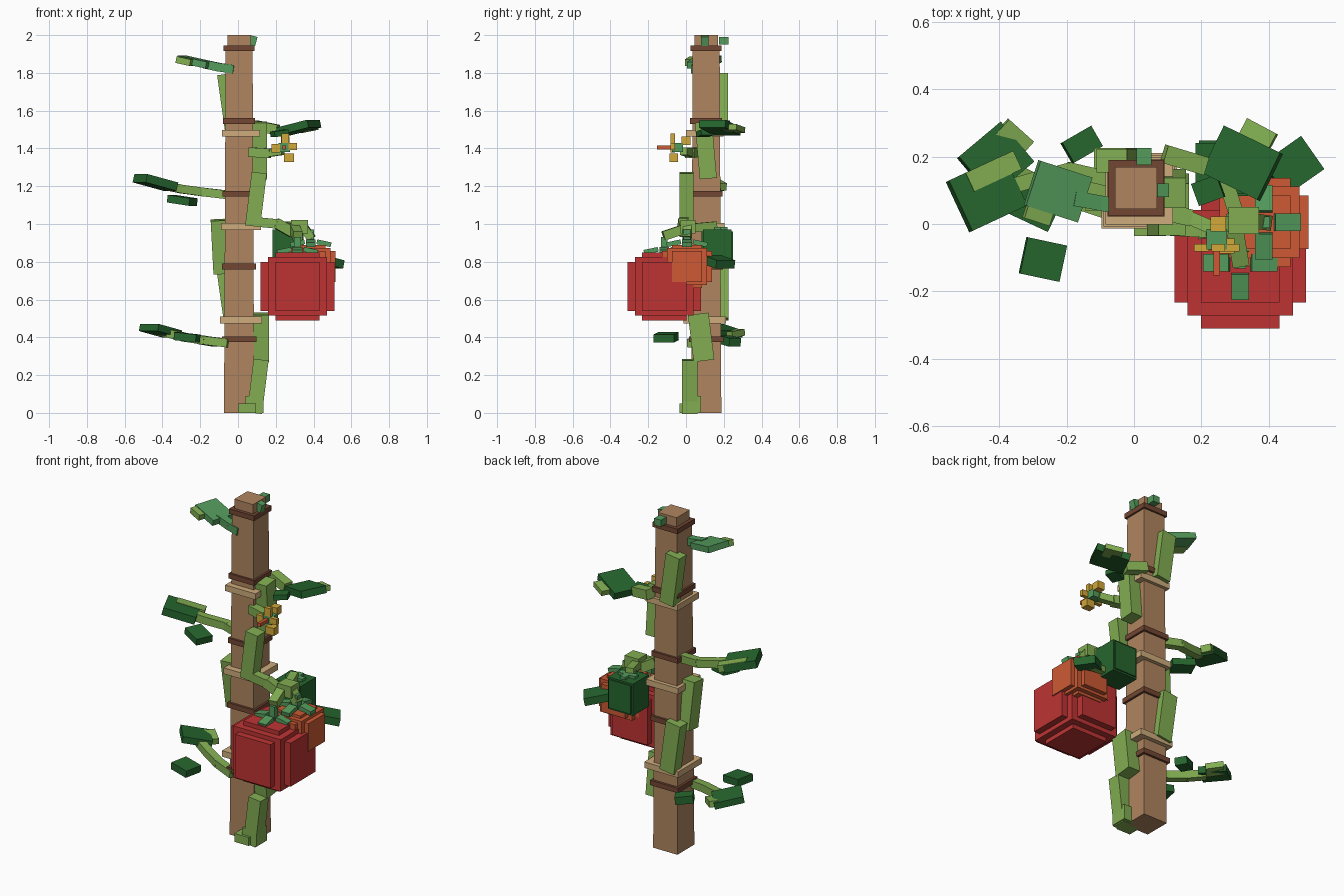
import bpy, bmesh, math
from mathutils import Matrix, Vector, Euler


def material(name, rgb):
    lin = [(c / 255 / 12.92) if c < 10 else ((c / 255 + 0.055) / 1.055) ** 2.4 for c in rgb]
    m = bpy.data.materials.new(name)
    m.diffuse_color = (*lin, 1)
    return m


WOOD = material("stake wood", (176, 133, 96))
BARK = material("dark brown", (114, 70, 50))
TWINE = material("tan twine", (205, 172, 124))
VINE = material("light green", (130, 174, 82))
MID = material("mid green", (84, 155, 92))
DARK = material("dark green", (38, 102, 46))
RED = material("red", (190, 52, 52))
ORANGE = material("orange", (205, 90, 52))
YELLOW = material("yellow", (210, 168, 58))


def box(c, s, yaw=0, pitch=0, roll=0):
    """Matrix of a turned box: centre, full size, degrees."""
    r = Euler([math.radians(a) for a in (roll, pitch, yaw)]).to_matrix().to_4x4()
    return Matrix.Translation(c) @ r @ Matrix.Diagonal((*s, 1))


def beam(a, b, t):
    """Matrix of a square bar between two points."""
    a, b = Vector(a), Vector(b)
    d = b - a
    r = d.to_track_quat('X', 'Z').to_matrix().to_4x4()
    return Matrix.Translation((a + b) / 2) @ r @ Matrix.Diagonal((d.length + t * 0.4, t, t, 1))


def part(name, mat, boxes):
    bm = bmesh.new()
    for m in boxes:
        bmesh.ops.create_cube(bm, size=1, matrix=m)
    me = bpy.data.meshes.new(name)
    bm.to_mesh(me)
    bm.free()
    me.materials.append(mat)
    ob = bpy.data.objects.new(name, me)
    bpy.context.collection.objects.link(ob)
    return ob


# tapered wooden stake with a narrower cap
SX, SY = 0.006, 0.107
stake = part("stake", WOOD, [box((SX, SY, 0.97), (0.16, 0.16, 1.94))])
for v in stake.data.vertices:
    if v.co.z > 1:
        v.co.x = SX + (v.co.x - SX) * 0.89
        v.co.y = SY + (v.co.y - SY) * 0.89
part("stake_cap", WOOD, [box((SX, SY, 1.965), (0.124, 0.124, 0.07))])

# dark bands and twine ties
part("bark_bands", BARK, [box((SX, SY, 1.93 - i * 0.385), (0.164 + i * 0.005, 0.164 + i * 0.005, 0.03))
                          for i in range(5)])
part("twine_ties", TWINE, [box((0.016, 0.099, z), (w, w, 0.036))
                           for z, w in ((1.48, 0.2), (0.986, 0.212), (0.492, 0.224))])

# vine winding round the stake, one bar per side
part("vine", VINE, [
    box((0.105, 0.02, 0.14), (0.08, 0.08, 0.285), pitch=7),
    box((0.123, 0.08, 0.4), (0.08, 0.11, 0.25), roll=7),
    box((-0.05, 0.19, 0.645), (0.095, 0.07, 0.3), pitch=-8),
    box((-0.1, 0.1, 0.88), (0.075, 0.09, 0.285), pitch=-3, roll=6),
    box((0.095, 0.003, 1.13), (0.08, 0.075, 0.285), pitch=7),
    box((0.116, 0.105, 1.39), (0.075, 0.09, 0.3), roll=5),
    box((-0.045, 0.187, 1.645), (0.09, 0.07, 0.3), pitch=-8),
])
part("vine_root", VINE, [box((0.048, 0.005, 0.025), (0.095, 0.08, 0.05)),
                         box((0.088, 0.03, 0.045), (0.095, 0.1, 0.09))])
part("vine_tip", MID, [box((0.08, 0.1, 1.97), (0.035, 0.04, 0.05), pitch=15),
                       box((0.03, 0.2, 1.97), (0.045, 0.05, 0.04))])


def branch(name, path, t, stalk_mat, leaves, tips, leaf_mat):
    part(name + "_stalk", stalk_mat, [beam(a, b, t) for a, b in zip(path, path[1:])])
    part(name + "_leaves", leaf_mat, [box(*l) for l in leaves])
    part(name + "_leaf_tips", VINE, [box(*l) for l in tips])


# leafy branches
branch("low_left_branch", [(-0.06, 0.03, 0.37), (-0.18, 0.07, 0.385), (-0.28, 0.12, 0.4), (-0.36, 0.16, 0.42)],
       0.045, VINE,
       [((-0.41, 0.19, 0.435), (0.165, 0.155, 0.038), 40, 12),
        ((-0.27, -0.105, 0.4), (0.12, 0.11, 0.042), -12, 6),
        ((-0.155, 0.235, 0.38), (0.1, 0.07, 0.045), 30, 8)],
       [((-0.365, 0.245, 0.42), (0.1, 0.09, 0.035), -42, 8)], DARK)
branch("mid_left_branch", [(-0.06, 0.13, 1.155), (-0.19, 0.16, 1.17), (-0.3, 0.13, 1.185), (-0.37, 0.11, 1.2)],
       0.045, VINE,
       [((-0.437, 0.09, 1.22), (0.185, 0.165, 0.045), 25, 14),
        ((-0.295, 0.05, 1.125), (0.13, 0.1, 0.04), -25, 8)],
       [((-0.42, 0.155, 1.215), (0.16, 0.06, 0.04), 25, 14)], DARK)
branch("top_left_branch", [(-0.03, 0.05, 1.82), (-0.1, 0.062, 1.83), (-0.17, 0.075, 1.845)],
       0.045, MID,
       [((-0.225, 0.097, 1.858), (0.165, 0.14, 0.036), -18, 12)],
       [((-0.28, 0.04, 1.862), (0.08, 0.07, 0.035), -18, 12)], MID)
branch("right_branch", [(0.1, 0.205, 1.52), (0.2, 0.175, 1.5)], 0.055, VINE,
       [((0.32, 0.18, 1.51), (0.19, 0.155, 0.042), -26, -13),
        ((0.22, 0.1, 1.48), (0.08, 0.07, 0.03), 20, -8)],
       [((0.36, 0.25, 1.505), (0.1, 0.09, 0.03), -28, -10)], DARK)


def fruit(name, mat, c, r, rz):
    """Blocky ball: three crossed bars and a rounder core."""
    k = [(1, 0.6, 0.72), (0.6, 1, 0.72), (0.6, 0.6, 1), (0.8, 0.8, 0.86)]
    part(name, mat, [box(c, (2 * r * x, 2 * r * y, 2 * rz * z)) for x, y, z in k])
    # star of sepals and a short stem
    x, y, z = c[0], c[1], c[2] + rz
    s = min(0.07, r * 0.6)
    part(name + "_sepals", MID,
         [box((x + s * math.cos(a), y + s * math.sin(a), z + 0.008), (s * 1.1, s * 0.75, 0.025),
              math.degrees(a), 12) for a in (0, math.pi / 2, math.pi, 3 * math.pi / 2)]
         + [box((x, y, z + 0.04), (0.035, 0.035, 0.08))])


fruit("red_fruit", RED, (0.315, -0.115, 0.67), 0.195, 0.18)
fruit("orange_fruit", ORANGE, (0.385, 0.005, 0.775), 0.132, 0.115)
part("green_fruit", DARK, [box((0.265, 0.165, 0.875), (0.165, 0.15, 0.19)),
                           box((0.265, 0.165, 0.875), (0.145, 0.165, 0.17))])
part("green_fruit_sepals", MID, [box((0.265, 0.165, 0.975), (0.11, 0.035, 0.02)),
                                 box((0.265, 0.165, 0.975), (0.035, 0.11, 0.02))])
part("fruit_leaf", DARK, [box((0.47, 0.17, 0.8), (0.14, 0.12, 0.045), 35, 12)])
part("fruit_leaf_stalk", VINE, [beam((0.3, 0.15, 0.82), (0.43, 0.165, 0.8), 0.035)])

# stalk the fruits hang from
part("fruit_stalk", VINE, [
    beam((0.11, -0.01, 1.01), (0.21, -0.015, 1.0), 0.05),
    beam((0.21, -0.015, 1.0), (0.28, -0.005, 0.96), 0.055),
    box((0.325, 0.01, 0.985), (0.09, 0.08, 0.07)),
    beam((0.3, -0.02, 0.97), (0.315, -0.11, 0.94), 0.05),
    beam((0.35, 0.01, 0.98), (0.385, 0.005, 0.93), 0.045),
    beam((0.3, 0.04, 0.98), (0.265, 0.15, 0.99), 0.045),
])

# yellow flower
FX, FY, FZ = 0.245, -0.07, 1.405
part("flower_stalk", VINE, [beam((0.07, 0.04, 1.38), (0.16, 0.02, 1.375), 0.05),
                            beam((0.16, 0.02, 1.375), (0.23, -0.01, 1.385), 0.04)])
part("flower_base", MID, [box((FX, -0.045, FZ), (0.06, 0.06, 0.045))])
part("flower_petals", YELLOW, [
    box((FX - 0.045, FY, FZ - 0.005), (0.045, 0.022, 0.045)),
    box((FX + 0.045, FY, FZ + 0.005), (0.045, 0.022, 0.035)),
    box((FX + 0.005, FY, FZ + 0.05), (0.04, 0.022, 0.05)),
    box((FX + 0.025, FY + 0.005, FZ - 0.055), (0.055, 0.045, 0.045)),
    box((FX + 0.005, 0.0, FZ + 0.035), (0.045, 0.045, 0.045))])
part("flower_centre", ORANGE, [box((FX, -0.11, FZ), (0.02, 0.085, 0.02))])
